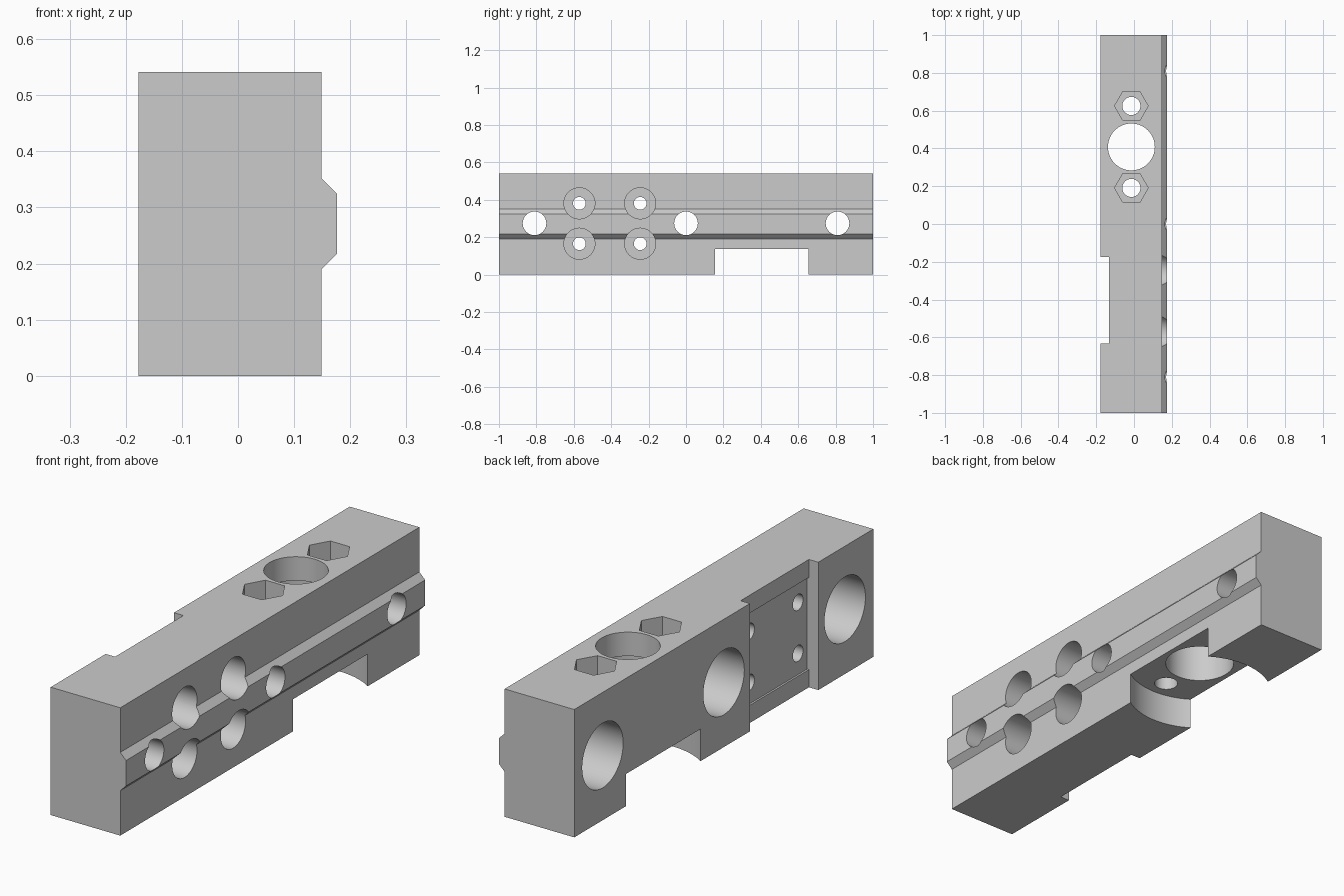
import bpy, bmesh, math
from mathutils import Matrix, Vector

cube = bpy.data.objects.get("Cube")
if cube:
    bpy.data.objects.remove(cube, do_unlink=True)

LEFT, RIGHT, TIP = -0.177, 0.149, 0.176
HEIGHT, MID_X = 0.541, -0.014

steel = bpy.data.materials.new("plain_grey")
steel.use_nodes = True
grey = (0.6, 0.6, 0.6, 1)
steel.diffuse_color = grey
steel.node_tree.nodes["Principled BSDF"].inputs["Base Color"].default_value = grey


def add_object(name, bm):
    mesh = bpy.data.meshes.new(name)
    bmesh.ops.recalc_face_normals(bm, faces=bm.faces)
    bm.to_mesh(mesh)
    bm.free()
    mesh.materials.append(steel)
    obj = bpy.data.objects.new(name, mesh)
    bpy.context.collection.objects.link(obj)
    return obj


# Bar: side profile with the tapered rail, extruded along its length
profile = [(LEFT, 0), (RIGHT, 0), (RIGHT, 0.19), (TIP, 0.217),
           (TIP, 0.325), (RIGHT, 0.352), (RIGHT, HEIGHT), (LEFT, HEIGHT)]
bm = bmesh.new()
face = bm.faces.new([bm.verts.new((x, -1, z)) for x, z in profile])
side = bmesh.ops.extrude_face_region(bm, geom=[face])["geom"]
bmesh.ops.translate(bm, vec=(0, 2, 0),
                    verts=[v for v in side if isinstance(v, bmesh.types.BMVert)])
bar = add_object("mounting_bar", bm)


def cut(bm):
    """Subtract a closed shape from the bar."""
    cutter = add_object("cutter", bm)
    cutter.hide_render = True
    mod = bar.modifiers.new("cut", "BOOLEAN")
    mod.operation, mod.solver, mod.object = "DIFFERENCE", "EXACT", cutter
    bpy.context.view_layer.update()
    result = bpy.data.meshes.new_from_object(
        bar.evaluated_get(bpy.context.evaluated_depsgraph_get()))
    bar.modifiers.clear()
    bar.data = result
    bpy.data.objects.remove(cutter, do_unlink=True)


def cut_round(start, end, radius, sides=64):
    start, end = Vector(start), Vector(end)
    axis = end - start
    turn = axis.to_track_quat("Z", "Y").to_matrix().to_4x4()
    if abs(axis.x) < 1e-6:
        # upright holes keep a corner pointing sideways
        turn = Matrix.Rotation(math.pi / 2, 4, "Z")
    bm = bmesh.new()
    bmesh.ops.create_cone(bm, cap_ends=True, segments=sides, radius1=radius,
                          radius2=radius, depth=axis.length,
                          matrix=Matrix.Translation((start + end) / 2) @ turn)
    cut(bm)


def cut_box(low, high):
    low, high = Vector(low), Vector(high)
    bm = bmesh.new()
    bmesh.ops.create_cube(bm, size=1, matrix=Matrix.Translation((low + high) / 2)
                          @ Matrix.Diagonal((*(high - low), 1)))
    cut(bm)


# Shallow side recess with a slightly deeper panel
cut_box((-0.3, -0.632, -0.1), (-0.133, -0.175, 0.7))
cut_box((-0.3, -0.632, 0.075), (-0.125, -0.175, 0.465))

# Rounded pocket underneath
cut_round((MID_X, 0.405, -0.1), (MID_X, 0.405, 0.136), 0.298, 96)

# Stepped vertical bore
cut_round((MID_X, 0.408, 0), (MID_X, 0.408, 0.7), 0.124)
cut_round((MID_X, 0.408, 0), (MID_X, 0.408, 0.44), 0.141)

# Hexagonal nut pockets with bolt holes
for y in (0.191, 0.625):
    cut_round((MID_X, y, 0.36), (MID_X, y, 0.7), 0.089, 6)
    cut_round((MID_X, y, 0), (MID_X, y, 0.5), 0.048, 48)

# Three cross holes, wide on the recess side
for y in (-0.81, 0, 0.81):
    cut_round((-0.3, y, 0.274), (0.3, y, 0.274), 0.063)
    cut_round((-0.3, y, 0.274), (0.04, y, 0.274), 0.137)

# Four countersunk screw holes, wide on the rail side
for y in (-0.57, -0.245):
    for z in (0.165, 0.381):
        cut_round((-0.3, y, z), (0.3, y, z), 0.034, 40)
        cut_round((0, y, z), (0.3, y, z), 0.083)

# Smooth bores, sharp machined edges
bpy.ops.object.select_all(action="DESELECT")
bar.select_set(True)
bpy.context.view_layer.objects.active = bar
bpy.ops.object.shade_smooth_by_angle(angle=math.radians(25))
